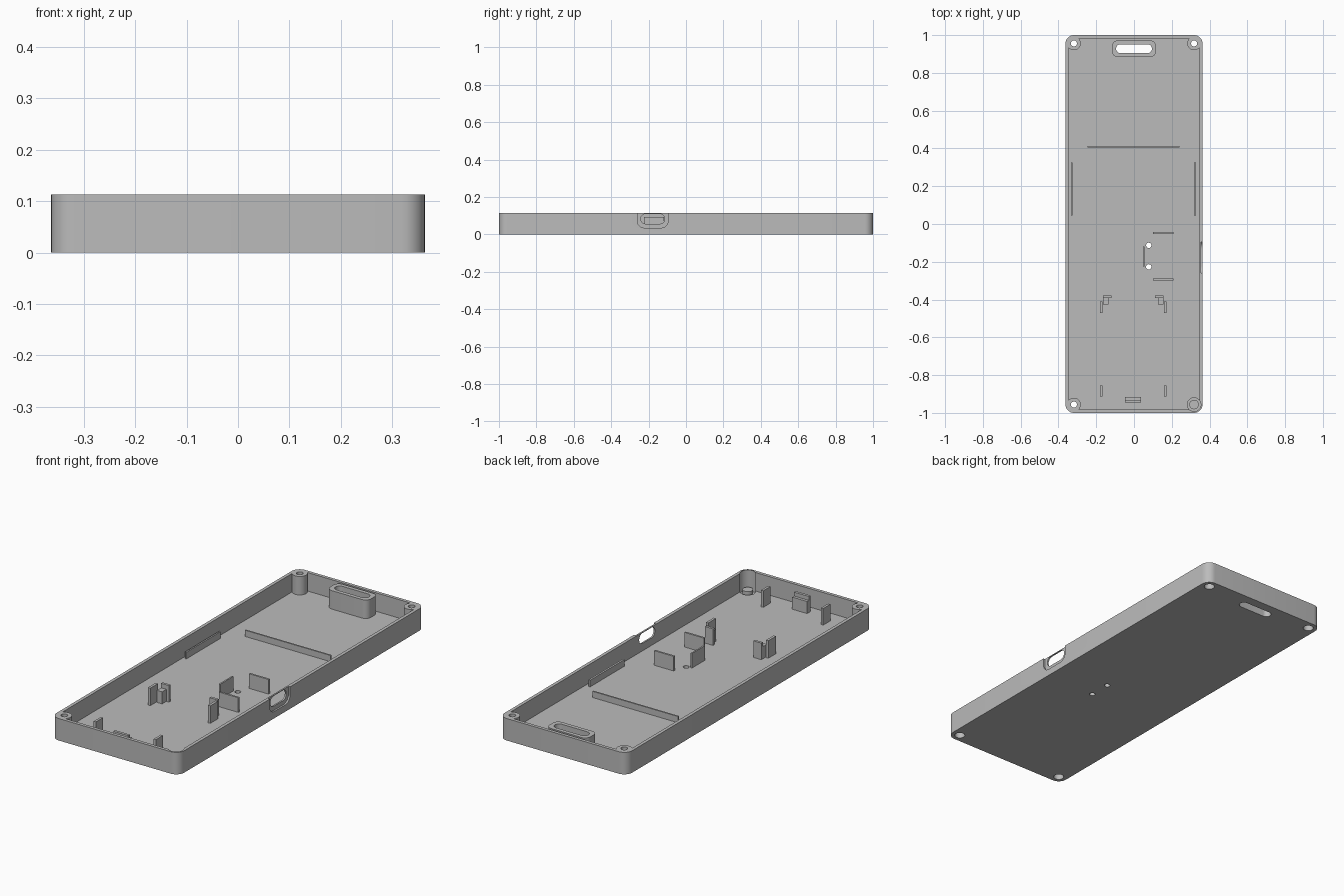
import bpy, bmesh, math
from mathutils import Matrix

cube = bpy.data.objects.get("Cube")
if cube:
    bpy.data.objects.remove(cube, do_unlink=True)

grey = bpy.data.materials.new("plain grey")
grey.use_nodes = True
COLOUR = (0.5, 0.5, 0.5, 1)
grey.diffuse_color = COLOUR
grey.node_tree.nodes["Principled BSDF"].inputs["Base Color"].default_value = COLOUR

WIDTH, LENGTH, HEIGHT = 0.726, 2.0, 0.113
WALL, FLOOR = 0.017, 0.018
POST_X, POST_Y = 0.318, 0.956


def rounded_prism(name, size, radius, z0, z1, centre=(0, 0), steps=8, turn=None):
    """Extruded rounded rectangle; a full radius gives a circle or slot."""
    corners = []
    for quarter, (sx, sy) in enumerate([(1, 1), (-1, 1), (-1, -1), (1, -1)]):
        for i in range(steps + 1):
            a = (quarter + i / steps) * math.pi / 2
            corners.append((centre[0] + sx * (size[0] / 2 - radius) + radius * math.cos(a),
                            centre[1] + sy * (size[1] / 2 - radius) + radius * math.sin(a), z0))
    bm = bmesh.new()
    face = bm.faces.new([bm.verts.new(c) for c in corners])
    bmesh.ops.remove_doubles(bm, verts=bm.verts, dist=1e-5)
    top = bmesh.ops.extrude_face_region(bm, geom=list(bm.faces))
    verts = [v for v in top["geom"] if isinstance(v, bmesh.types.BMVert)]
    bmesh.ops.translate(bm, verts=verts, vec=(0, 0, z1 - z0))
    if turn:
        bmesh.ops.transform(bm, matrix=turn, verts=bm.verts)
    bmesh.ops.recalc_face_normals(bm, faces=bm.faces)
    return finish(name, bm)


def finish(name, bm):
    mesh = bpy.data.meshes.new(name)
    bm.to_mesh(mesh)
    bm.free()
    mesh.materials.append(grey)
    obj = bpy.data.objects.new(name, mesh)
    bpy.context.collection.objects.link(obj)
    return obj


def cylinder(name, x, y, radius, z0, z1):
    return rounded_prism(name, (2 * radius, 2 * radius), radius, z0, z1, (x, y))


def plate(name, x0, x1, y0, y1, top):
    """Upright plate rooted in the floor."""
    bm = bmesh.new()
    z0 = FLOOR - 0.005
    move = Matrix.Translation(((x0 + x1) / 2, (y0 + y1) / 2, (z0 + top) / 2))
    scale = Matrix.Diagonal((x1 - x0, y1 - y0, top - z0, 1))
    bmesh.ops.create_cube(bm, size=1, matrix=move @ scale)
    return finish(name, bm)


def combine(target, tool, operation):
    mod = target.modifiers.new("combine", 'BOOLEAN')
    mod.operation, mod.solver, mod.object = operation, 'EXACT', tool
    bpy.context.view_layer.update()
    result = target.evaluated_get(bpy.context.evaluated_depsgraph_get())
    mesh = bpy.data.meshes.new_from_object(result)
    target.modifiers.clear()
    target.data = mesh
    bpy.data.objects.remove(tool, do_unlink=True)


# Open tray
tray = rounded_prism("tray", (WIDTH, LENGTH), 0.045, 0, HEIGHT)
combine(tray, rounded_prism("cavity", (WIDTH - 2 * WALL, LENGTH - 2 * WALL), 0.028,
                            FLOOR, HEIGHT + 0.1), 'DIFFERENCE')

# Corner screw posts with a wider recess underneath
corners = [(sx * POST_X, sy * POST_Y) for sx in (-1, 1) for sy in (-1, 1)]
for x, y in corners:
    combine(tray, cylinder("post", x, y, 0.036, FLOOR / 2, HEIGHT), 'UNION')
for x, y in corners:
    combine(tray, cylinder("screw_hole", x, y, 0.016, -0.1, HEIGHT + 0.1), 'DIFFERENCE')
    combine(tray, cylinder("screw_recess", x, y, 0.025, -0.1, 0.03), 'DIFFERENCE')

# Strap slot in a raised boss
combine(tray, rounded_prism("boss", (0.232, 0.087), 0.03, FLOOR / 2, HEIGHT, (0, 0.928)), 'UNION')
combine(tray, rounded_prism("slot", (0.19, 0.047), 0.0234, -0.1, HEIGHT + 0.1, (0, 0.928)),
        'DIFFERENCE')

# Small floor holes
for y in (-0.113, -0.227):
    combine(tray, cylinder("floor_hole", 0.078, y, 0.014, -0.1, 0.1), 'DIFFERENCE')

# Side port: shallow outer recess, open at the top, with a slot through the wall
PORT_Y = -0.178
to_side = Matrix(((0, 0, 1, 0), (1, 0, 0, 0), (0, 1, 0, 0), (0, 0, 0, 1)))
combine(tray, rounded_prism("port_recess", (0.165, 0.12), 0.038, WIDTH / 2 - 0.009, 0.5,
                            (PORT_Y, 0.095), turn=to_side), 'DIFFERENCE')
combine(tray, rounded_prism("port_slot", (0.128, 0.053), 0.026, 0.3, 0.5,
                            (PORT_Y, 0.083), turn=to_side), 'DIFFERENCE')

# Low ribs
plate("cross_rib", -0.245, 0.242, 0.406, 0.414, 0.05)
plate("right_side_rib", -0.334, -0.326, 0.045, 0.325, 0.052)
plate("left_side_rib", 0.318, 0.328, 0.045, 0.325, 0.052)

# Plates round the port board
plate("board_rear_plate", 0.10, 0.21, -0.052, -0.042, 0.093)
plate("board_front_plate", 0.10, 0.21, -0.298, -0.288, 0.093)
plate("board_stop_plate", 0.048, 0.056, -0.224, -0.118, 0.093)

# Mirrored corner clips and front guides
MIDDLE = -0.004
for side, sign in (("right", -1), ("left", 1)):
    def pair(name, near, far, y0, y1, top):
        x0, x1 = sorted((MIDDLE + sign * near, MIDDLE + sign * far))
        plate(side + name, x0, x1, y0, y1, top)
    pair("_clip_back", 0.115, 0.160, -0.391, -0.378, 0.103)
    pair("_clip_rest", 0.130, 0.160, -0.425, -0.391, 0.08)
    pair("_clip_side", 0.164, 0.177, -0.472, -0.410, 0.108)
    pair("_front_guide", 0.164, 0.177, -0.914, -0.856, 0.103)

# Stepped front stop
plate("front_stop_low", -0.047, 0.038, -0.932, -0.917, 0.08)
plate("front_stop_tall", -0.047, 0.038, -0.946, -0.932, 0.1)

# Smooth rounded walls, crisp edges
bpy.ops.object.select_all(action='DESELECT')
tray.select_set(True)
bpy.context.view_layer.objects.active = tray
bpy.ops.object.shade_smooth_by_angle(angle=math.radians(30))
